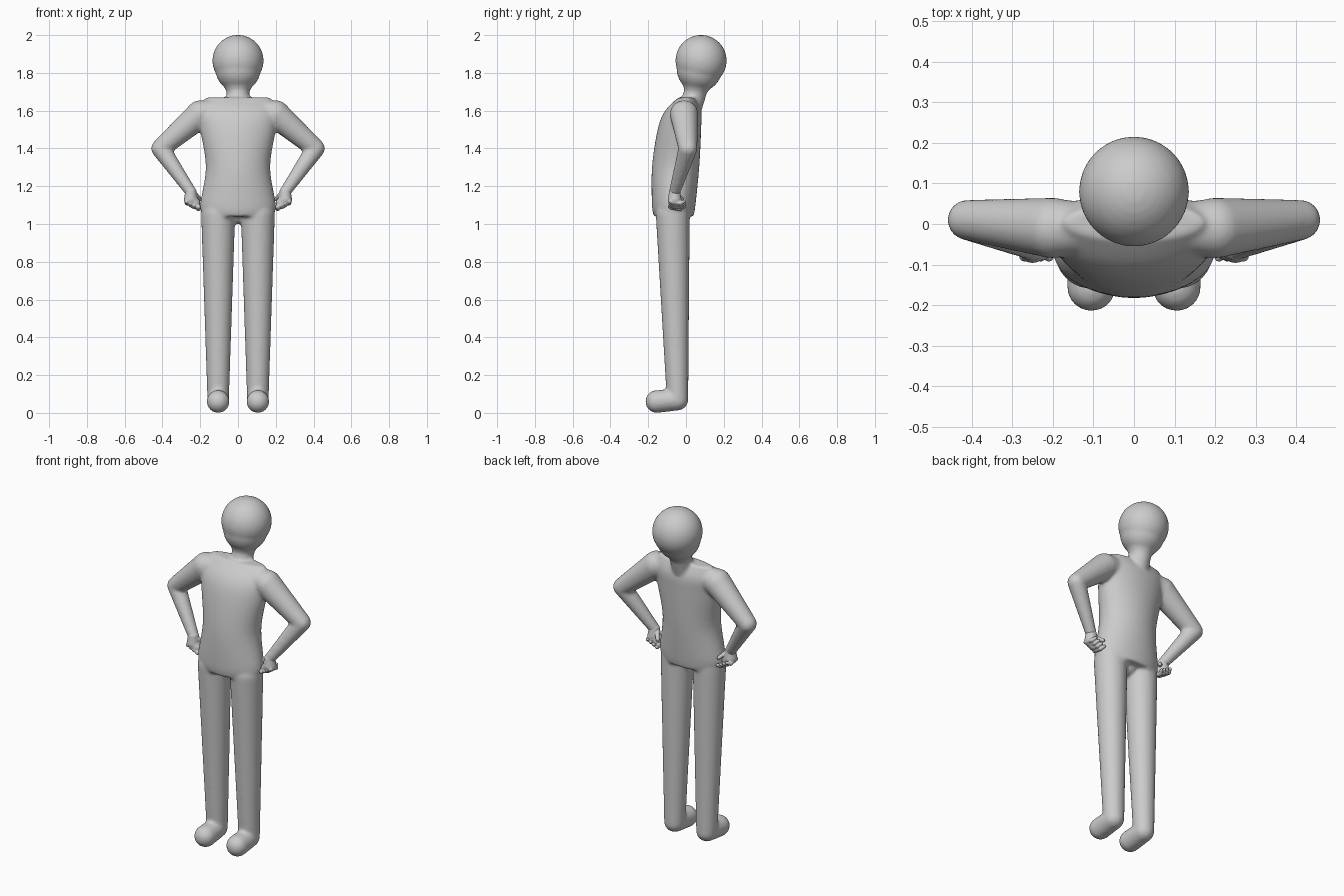
import bpy, bmesh, math
from mathutils import Matrix, Vector

cube = bpy.data.objects.get("Cube")
if cube:
    bpy.data.objects.remove(cube, do_unlink=True)

grey = bpy.data.materials.new("plain grey")
grey.use_nodes = True
grey.diffuse_color = (0.6, 0.6, 0.6, 1)
shader = grey.node_tree.nodes["Principled BSDF"]
shader.inputs["Base Color"].default_value = grey.diffuse_color


def chain(bm, *joints, side=1, segments=32):
    """Round joints (x, y, z, radius) linked by tapering tubes."""
    balls = [(Vector((side * x, y, z)), radius) for x, y, z, radius in joints]
    for centre, radius in balls:
        bmesh.ops.create_uvsphere(bm, u_segments=segments, v_segments=segments // 2,
                                  radius=radius, matrix=Matrix.Translation(centre))
    for (start, thick), (end, thin) in zip(balls, balls[1:]):
        axis = end - start
        turn = axis.to_track_quat("Z", "Y").to_matrix().to_4x4()
        bmesh.ops.create_cone(bm, cap_ends=True, segments=segments,
                              radius1=thick, radius2=thin, depth=axis.length,
                              matrix=Matrix.Translation((start + end) / 2) @ turn)


def smooth_steps(rows, steps=5):
    """Pass a smooth curve through the section rows."""
    rows = [Vector(row) for row in rows]
    padded = [rows[0], *rows, rows[-1]]
    for before, a, b, after in zip(padded, padded[1:], padded[2:], padded[3:]):
        for k in range(steps):
            t = k / steps
            bend = (b - before) * (1 - t) - (after - a) * t
            ease = t * t * (3 - 2 * t)
            yield a.lerp(b, ease) + bend * t * (1 - t) / 2
    yield rows[-1]


def stack(bm, rows, segments=48):
    """Oval level sections: height, half width, front and back."""
    loops = []
    for height, width, front, back in smooth_steps(rows):
        middle, reach = (front + back) / 2, (back - front) / 2
        angles = [math.tau * i / segments for i in range(segments)]
        loops.append([bm.verts.new((width * math.cos(a), middle + reach * math.sin(a), height))
                      for a in angles])
    for lower, upper in zip(loops, loops[1:]):
        for i in range(segments):
            bm.faces.new((lower[i - 1], lower[i], upper[i], upper[i - 1]))
    bm.faces.new(loops[0][::-1])
    bm.faces.new(loops[-1])


def finish(bm, name, voxel, softness):
    """Blend the overlapping volumes into one smooth skin."""
    bmesh.ops.recalc_face_normals(bm, faces=bm.faces)
    mesh = bpy.data.meshes.new(name)
    bm.to_mesh(mesh)
    bm.free()
    mesh.materials.append(grey)
    part = bpy.data.objects.new(name, mesh)
    bpy.context.collection.objects.link(part)
    blend = part.modifiers.new("blend", "REMESH")
    blend.mode = "VOXEL"
    blend.voxel_size = voxel
    blend.use_smooth_shade = True
    soften = part.modifiers.new("soften", "SMOOTH")
    soften.iterations = softness


# Torso, from the hips to the shoulder line
body = bmesh.new()
stack(body, [(1.04, 0.18, -0.17, 0.04), (1.1, 0.2, -0.18, 0.05), (1.3, 0.17, -0.18, 0.07),
             (1.5, 0.2, -0.15, 0.08), (1.6, 0.21, -0.11, 0.08), (1.67, 0.17, -0.04, 0.05)])

# Crotch, neck, jaw and head
chain(body, (0, -0.06, 1.06, 0.06))
chain(body, (0, 0.02, 1.6, 0.06), (0, 0.05, 1.7, 0.06), (0, 0.07, 1.82, 0.12),
      (0, 0.08, 1.865, 0.136))

for side in (1, -1):
    # Leg and foot
    chain(body, (0.105, -0.07, 1.05, 0.09), (0.105, -0.045, 0.07, 0.057),
          (0.105, -0.155, 0.06, 0.06), side=side)
    # Arm, bent so the hand rests on the hip
    chain(body, (0.1, -0.01, 1.6, 0.06), (0.2, -0.01, 1.58, 0.075),
          (0.41, 0.01, 1.4, 0.05), (0.25, -0.06, 1.17, 0.03), side=side)
finish(body, "body", voxel=0.009, softness=6)

for side, label in ((1, "left"), (-1, "right")):
    # Fist
    hand = bmesh.new()
    chain(hand, (0.25, -0.06, 1.17, 0.03), (0.25, -0.06, 1.13, 0.036),
          (0.23, -0.06, 1.11, 0.03), side=side)
    # Fingers curling backwards
    for i in range(4):
        x, z = 0.27 - 0.02 * i, 1.12 - 0.01 * i
        chain(hand, (x, -0.08, z, 0.013), (x, -0.03, z - 0.01, 0.012),
              (x - 0.01, -0.01, z, 0.009), side=side, segments=16)
    # Thumb
    chain(hand, (0.23, -0.06, 1.16, 0.014), (0.2, -0.02, 1.13, 0.01), side=side, segments=16)
    finish(hand, label + "_hand", voxel=0.003, softness=2)
